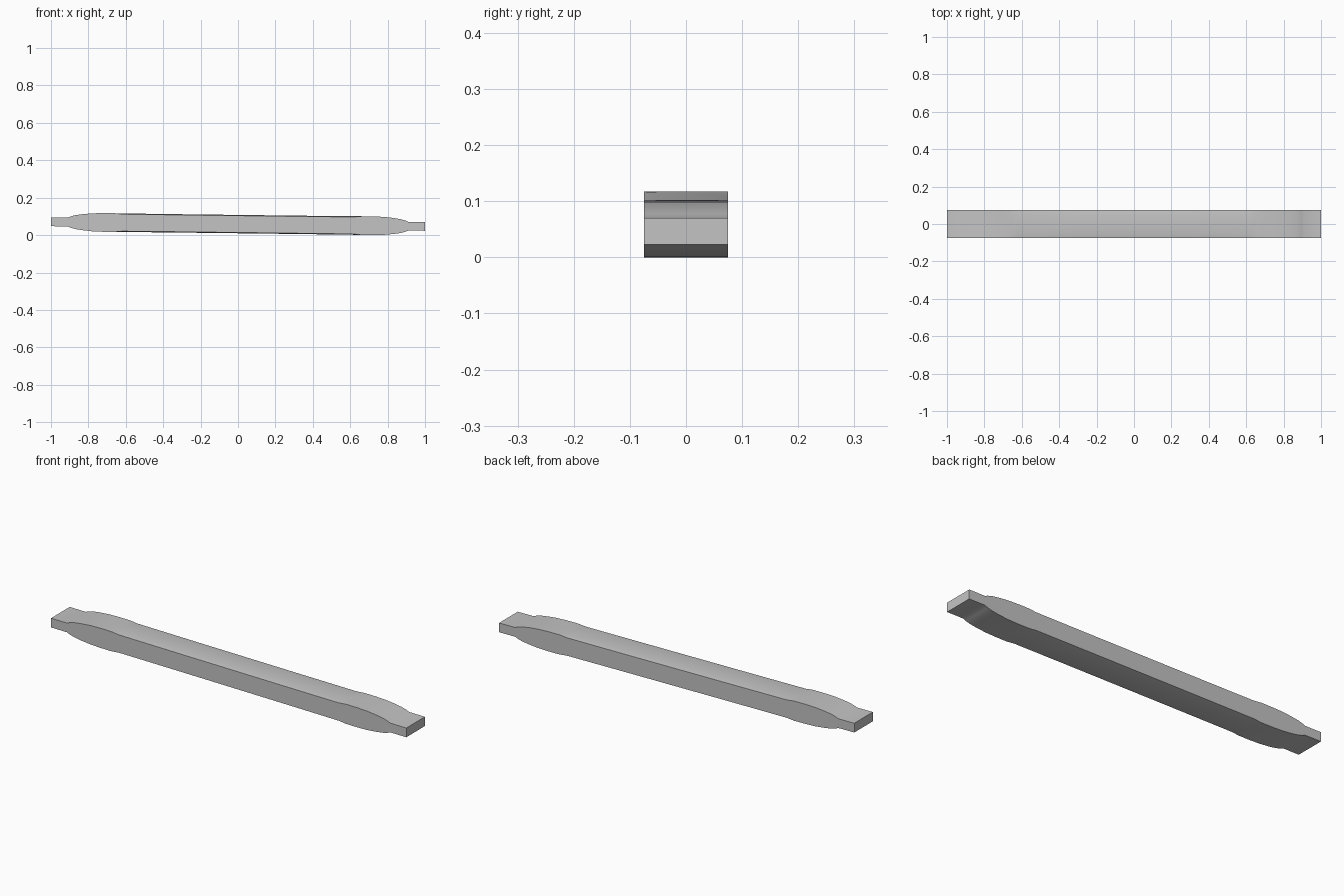
import bpy, bmesh, math

cube = bpy.data.objects.get("Cube")
if cube:
    bpy.data.objects.remove(cube)

HALF_WIDTH = 0.075
INNER_WIDTH = 0.052
MID_HEIGHT = 0.059
TILT = -0.0122
EDGE_DROP = 0.004

# Half of the side profile: distance from the middle, half thickness
half = [(1.0, 0.0235), (0.91, 0.0235), (0.895, 0.030), (0.87, 0.037),
        (0.83, 0.043), (0.78, 0.048), (0.72, 0.050), (0.66, 0.050),
        (0.62, 0.0495), (0.3, 0.049)]
stations = [(-x, h) for x, h in half] + [(x, h) for x, h in reversed(half)]


def ring(bm, x, h):
    """Closed cross-section with slightly eased long edges in the middle."""
    drop = EDGE_DROP if abs(x) < 0.65 else 0.0
    mid = MID_HEIGHT + TILT * x
    top = [(-HALF_WIDTH, h - drop), (-INNER_WIDTH, h),
           (INNER_WIDTH, h), (HALF_WIDTH, h - drop)]
    bottom = [(y, -z) for y, z in reversed(top)]
    return [bm.verts.new((x, y, mid + z)) for y, z in top + bottom]


# Bar body: skin the stations and close both ends
bm = bmesh.new()
rings = [ring(bm, x, h) for x, h in stations]
for a, b in zip(rings, rings[1:]):
    for i in range(len(a)):
        j = (i + 1) % len(a)
        bm.faces.new((a[i], a[j], b[j], b[i]))
bm.faces.new(rings[0])
bm.faces.new(rings[-1])
bmesh.ops.recalc_face_normals(bm, faces=bm.faces)
mesh = bpy.data.meshes.new("bar")
bm.to_mesh(mesh)
bm.free()

bar = bpy.data.objects.new("bar", mesh)
bpy.context.collection.objects.link(bar)

# Plain grey finish
grey = bpy.data.materials.new("light_grey")
grey.use_nodes = True
colour = (0.55, 0.55, 0.55, 1.0)
grey.diffuse_color = colour
grey.node_tree.nodes["Principled BSDF"].inputs["Base Color"].default_value = colour
mesh.materials.append(grey)

# Smooth the curved shoulders, keep the side edges sharp
bpy.ops.object.select_all(action="DESELECT")
bar.select_set(True)
bpy.context.view_layer.objects.active = bar
bpy.ops.object.shade_smooth_by_angle(angle=math.radians(30))
